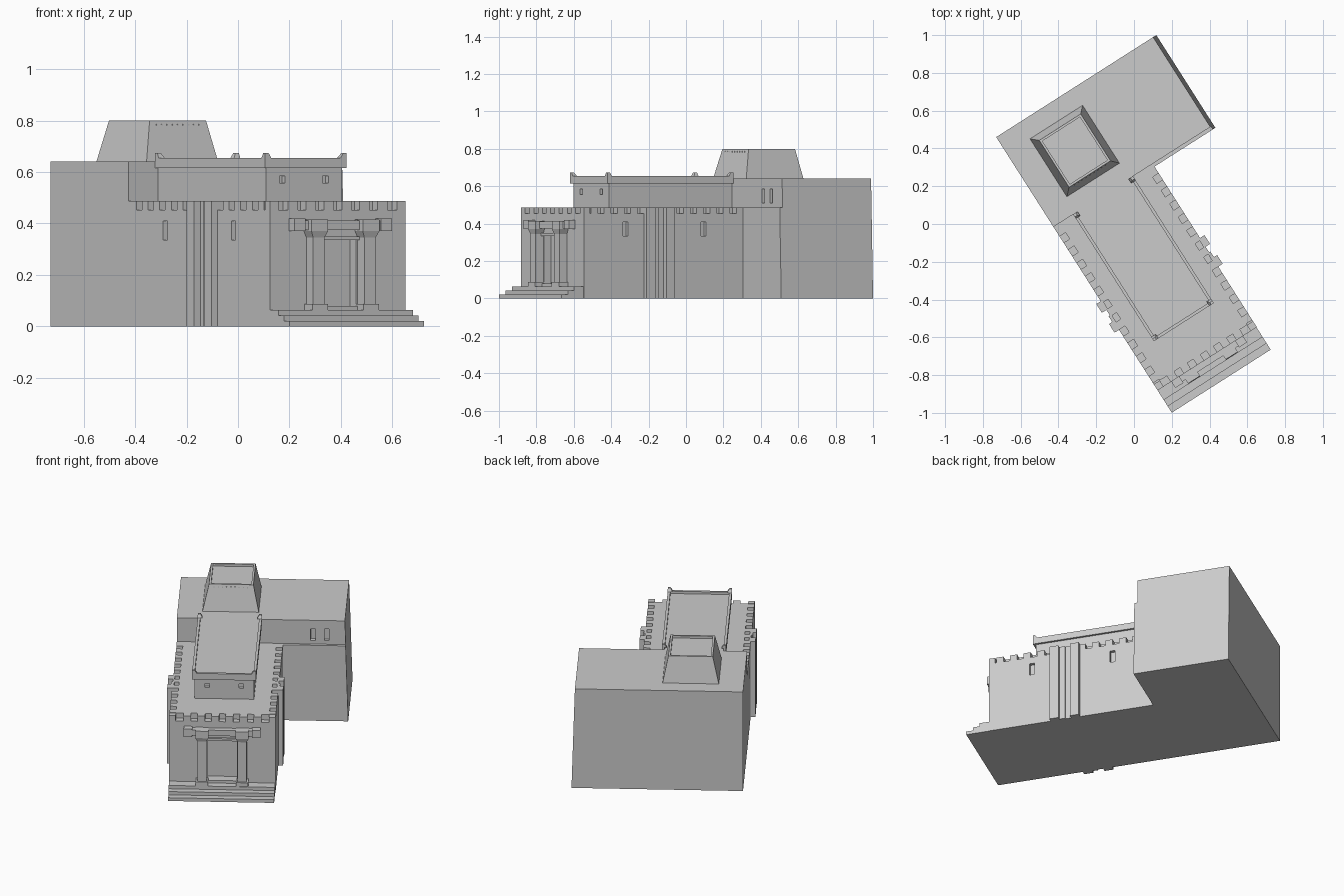
import bpy, bmesh, math
from mathutils import Matrix

if "Cube" in bpy.data.objects:
    bpy.data.objects.remove(bpy.data.objects["Cube"])

ROT = Matrix.Rotation(math.radians(32.5), 4, 'Z')   # whole building is turned
MID = -0.0565                                       # hall centre line
L, R, FRONT, BACK = -0.368, 0.255, -0.81, 0.198     # hall footprint
EAVE, ROOF = 0.453, 0.487


def loft(name, low, high, z0, z1):
    """Box between two rectangles (a0, a1, b0, b1) at heights z0 and z1."""
    bm = bmesh.new()
    rings = []
    for (a0, a1, b0, b1), z in ((low, z0), (high, z1)):
        rings.append([bm.verts.new((a, b, z)) for a, b in
                      ((a0, b0), (a1, b0), (a1, b1), (a0, b1))])
    bm.faces.new(rings[0][::-1])
    bm.faces.new(rings[1])
    for i in range(4):
        j = (i + 1) % 4
        bm.faces.new((rings[0][i], rings[0][j], rings[1][j], rings[1][i]))
    bm.transform(ROT)
    me = bpy.data.meshes.new(name)
    bm.to_mesh(me)
    bm.free()
    ob = bpy.data.objects.new(name, me)
    bpy.context.collection.objects.link(ob)
    return ob


def box(name, a0, a1, b0, b1, z0, z1):
    r = (a0, a1, b0, b1)
    return loft(name, r, r, z0, z1)


def cut(target, *bounds):
    """Carve a box-shaped recess."""
    c = box("cutter", *bounds)
    c.hide_render = True
    m = target.modifiers.new("recess", 'BOOLEAN')
    m.operation, m.object, m.solver = 'DIFFERENCE', c, 'EXACT'
    bpy.context.view_layer.objects.active = target
    bpy.ops.object.modifier_apply(modifier=m.name)
    bpy.data.objects.remove(c)


# Rear block: lower storey and slightly set-back upper storey, sloped right end
loft("rear_block_lower", (L, 0.637, BACK, 0.78), (L, 0.622, BACK, 0.78), 0, ROOF)
upper = loft("rear_block_upper", (L, 0.622, 0.216, 0.78), (L, 0.617, 0.216, 0.78), ROOF, 0.64)
for a in (0.43, 0.51):
    cut(upper, a - 0.014, a + 0.014, 0.19, 0.24, 0.51, 0.585)

# Main hall with side slits and doorway
hall = box("hall_walls", L, R, FRONT, BACK, 0, EAVE)
for wall in (L, R):
    for b in (-0.545, -0.052):
        cut(hall, wall - 0.02, wall + 0.02, b - 0.016, b + 0.016, 0.335, 0.41)
cut(hall, MID - 0.085, MID + 0.085, FRONT - 0.05, FRONT + 0.045, 0.06, 0.335)

# Notched roof edge
D = 0.038
box("hall_roof", L + D, R - D, FRONT + D, BACK + 0.02, EAVE, ROOF)
pitch = (BACK - FRONT - 0.045) / 11.5
for i in range(12):
    b = FRONT + 0.045 + i * pitch
    for a in (L, R - D):
        box("side_merlon", a, a + D, b, b + 0.044, EAVE, ROOF)
for a in (L, R - D):
    box("corner_merlon", a, a + D, FRONT, FRONT + D, EAVE, ROOF)
step = (R - L - 0.045) / 7
for i in range(1, 7):
    a = L + i * step
    box("front_merlon", a, a + 0.045, FRONT, FRONT + D, EAVE, ROOF)

# Paired side pilasters
for b in (-0.43, -0.305):
    for a0, a1 in ((L - 0.028, L + 0.01), (R - 0.01, R + 0.028)):
        box("pilaster", a0, a1, b, b + 0.055, 0, ROOF)
for a0, a1 in ((L - 0.008, L + 0.01), (R - 0.01, R + 0.008)):
    box("pilaster_panel", a0, a1, -0.375, -0.34, 0, ROOF)

# Raised middle hall with two small front windows
clerestory = box("raised_hall", MID - 0.175, MID + 0.175, -0.565, 0.23, ROOF, 0.615)
for s in (-0.1, 0.1):
    cut(clerestory, MID + s - 0.013, MID + s + 0.013, -0.6, -0.545, 0.557, 0.585)

# Cornice slab, parapet rim and corner horns
ca, cb, cf = MID - 0.188, MID + 0.188, -0.58
box("cornice", ca, cb, cf, 0.216, 0.615, 0.64)
T = 0.016
for a in (ca, cb - T):
    box("parapet_side", a, a + T, cf, 0.216, 0.64, 0.655)
box("parapet_front", ca + T, cb - T, cf, cf + T, 0.64, 0.655)
for s in (-1, 1):
    for b0 in (cf, 0.19):
        e = MID + s * 0.188
        i = e - s * 0.028
        lo, hi = min(e, i), max(e, i)
        t0, t1 = (lo, lo + 0.016) if s < 0 else (hi - 0.016, hi)
        y1 = b0 + 0.026
        top = (t0, t1, b0, b0 + 0.014) if b0 == cf else (t0, t1, b0 + 0.01, y1)
        loft("corner_horn", (lo, hi, b0, y1), top, 0.655, 0.674)

# Tapered roof tower with sunken top and a row of small beam ends
tower = loft("tower", (-0.222, 0.108, 0.313, 0.676), (-0.185, 0.075, 0.349, 0.643), 0.64, 0.80)
cut(tower, -0.173, 0.063, 0.361, 0.631, 0.785, 0.82)
for i in range(9):
    a = -0.155 + i * 0.0245
    box("beam_end", a - 0.003, a + 0.003, 0.343, 0.36, 0.78, 0.787)

# Front steps
for i, b in enumerate((-0.95, -0.91, -0.87)):
    box("front_step", L, R - 0.002, b, FRONT, i * 0.021, (i + 1) * 0.021)

# Portal: two columns with base and capital carrying a lintel
for s in (-1, 1):
    c = MID + s * 0.118
    box("column_base", c - 0.036, c + 0.036, -0.868, FRONT, 0.06, 0.088)
    box("column", c - 0.026, c + 0.026, -0.858, FRONT, 0.088, 0.345)
    loft("column_flare", (c - 0.026, c + 0.026, -0.858, FRONT),
         (c - 0.038, c + 0.038, -0.866, FRONT), 0.345, 0.37)
    box("column_capital", c - 0.038, c + 0.038, -0.866, FRONT, 0.37, 0.415)
    e = MID + s * 0.2
    box("lintel_end", e - 0.025, e + 0.025, -0.85, FRONT, 0.37, 0.42)
box("lintel", MID - 0.2, MID + 0.2, -0.842, FRONT, 0.375, 0.412)
box("door_head", MID - 0.1, MID + 0.1, -0.825, FRONT, 0.335, 0.35)
box("door_sill", MID - 0.1, MID + 0.1, -0.825, FRONT + 0.045, 0.06, 0.08)
